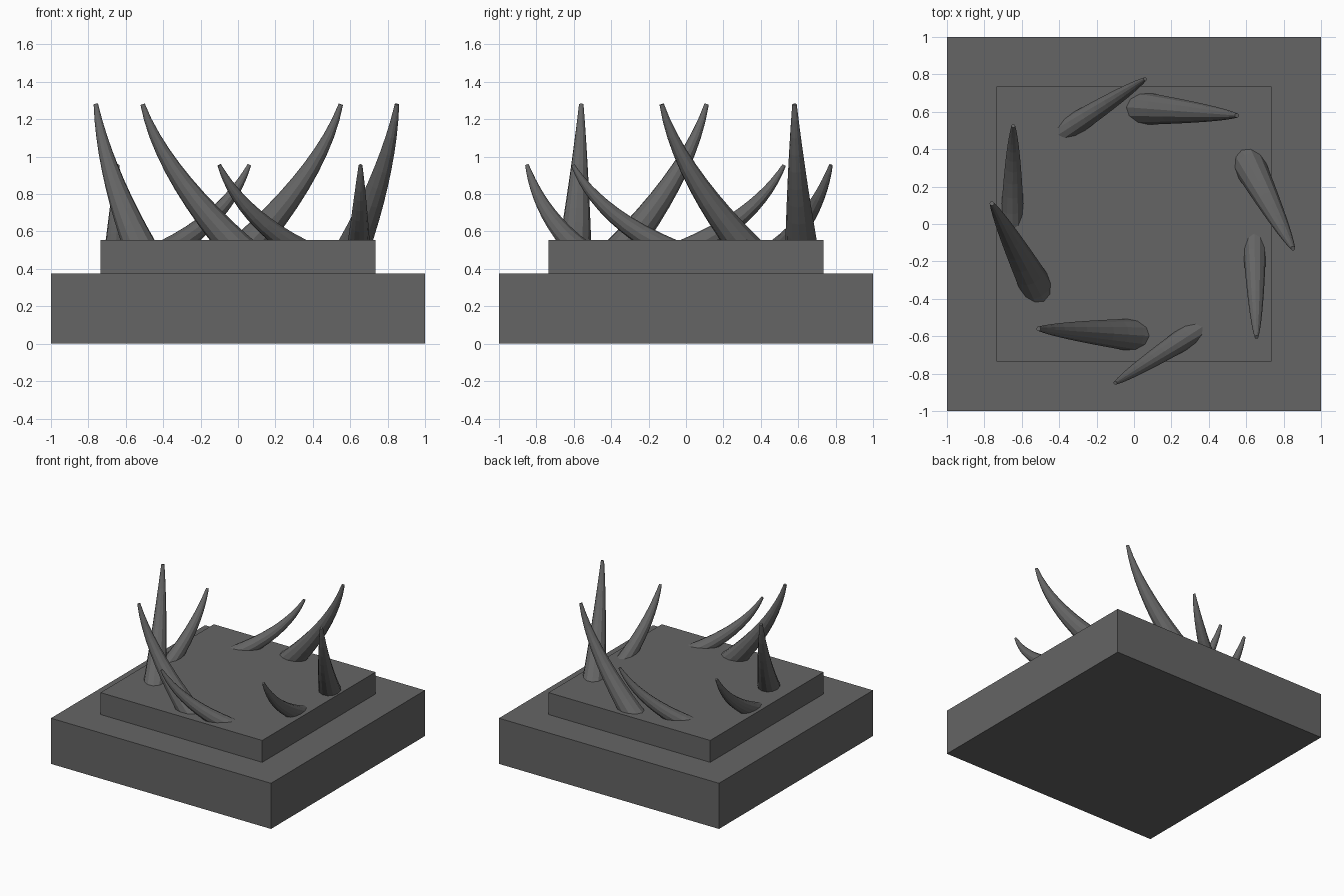
import bpy, bmesh, math
from mathutils import Vector, Matrix
from mathutils.geometry import interpolate_bezier

cube = bpy.data.objects.get("Cube")
if cube:
    bpy.data.objects.remove(cube, do_unlink=True)

STONE = (0.13, 0.13, 0.13, 1)
stone = bpy.data.materials.new("dark_grey_stone")
stone.use_nodes = True
stone.diffuse_color = STONE
stone.node_tree.nodes["Principled BSDF"].inputs["Base Color"].default_value = STONE


def add_object(name, bm):
    bmesh.ops.recalc_face_normals(bm, faces=bm.faces)
    mesh = bpy.data.meshes.new(name)
    bm.to_mesh(mesh)
    bm.free()
    mesh.materials.append(stone)
    obj = bpy.data.objects.new(name, mesh)
    bpy.context.collection.objects.link(obj)
    return obj


def slab(name, width, bottom, top):
    bm = bmesh.new()
    bmesh.ops.create_cube(bm, size=1)
    bmesh.ops.scale(bm, vec=(width, width, top - bottom), verts=bm.verts)
    bmesh.ops.translate(bm, vec=(0, 0, (top + bottom) / 2), verts=bm.verts)
    return add_object(name, bm)


def horn(name, tip, root, handles, tip_radius, root_radius, sides=12, rings=11):
    """Tapered tube along a bezier from the tip back towards the root.
    Each handle is (distance behind the tip, height)."""
    tip, root = Vector(tip), Vector(root)
    back = (root - tip).normalized()
    side = Vector((-back.y, back.x, 0))
    ctrl = [Vector((*(tip + back * s), z)) for s, z in handles]
    path = interpolate_bezier(*ctrl, rings)
    bm = bmesh.new()
    loops = []
    for i, p in enumerate(path):
        t = i / (rings - 1)
        r = tip_radius + (root_radius - tip_radius) * t
        tangent = (path[min(i + 1, rings - 1)] - path[max(i - 1, 0)]).normalized()
        up = tangent.cross(side)
        angles = [math.tau * k / sides for k in range(sides)]
        loops.append([bm.verts.new(p + r * (math.cos(a) * side + math.sin(a) * up))
                      for a in angles])
    for a, b in zip(loops, loops[1:]):
        for k in range(sides):
            n = (k + 1) % sides
            bm.faces.new((a[k], a[n], b[n], b[k]))
    bm.faces.new(loops[0])
    bm.faces.new(loops[-1])
    return add_object(name, bm)


# Stepped square plinth
slab("plinth_base", 2, 0, 0.375)
slab("plinth_step", 1.47, 0.375, 0.555)

# Ring of tall horns: tip and root positions seen from above
TALL = [(0, 1.28), (0.08, 1.0), (0.31, 0.70), (0.58, 0.44)]
for name, tip, root in [
    ("back", (0.55, 0.58), (0.02, 0.62)),
    ("left", (0.85, -0.13), (0.61, 0.33)),
    ("front", (-0.51, -0.56), (0.02, -0.595)),
    ("right", (-0.76, 0.11), (-0.52, -0.34)),
]:
    horn("tall_horn_" + name, tip, root, TALL, 0.012, 0.096)

# Ring of short horns between the tall ones
SHORT = [(0, 0.955), (0.065, 0.83), (0.20, 0.65), (0.54, 0.49)]
for name, tip, root in [
    ("back", (0.06, 0.775), (-0.33, 0.525)),
    ("left", (0.655, -0.605), (0.645, -0.15)),
    ("front", (-0.10, -0.85), (0.28, -0.605)),
    ("right", (-0.645, 0.525), (-0.65, 0.07)),
]:
    horn("short_horn_" + name, tip, root, SHORT, 0.010, 0.065)
